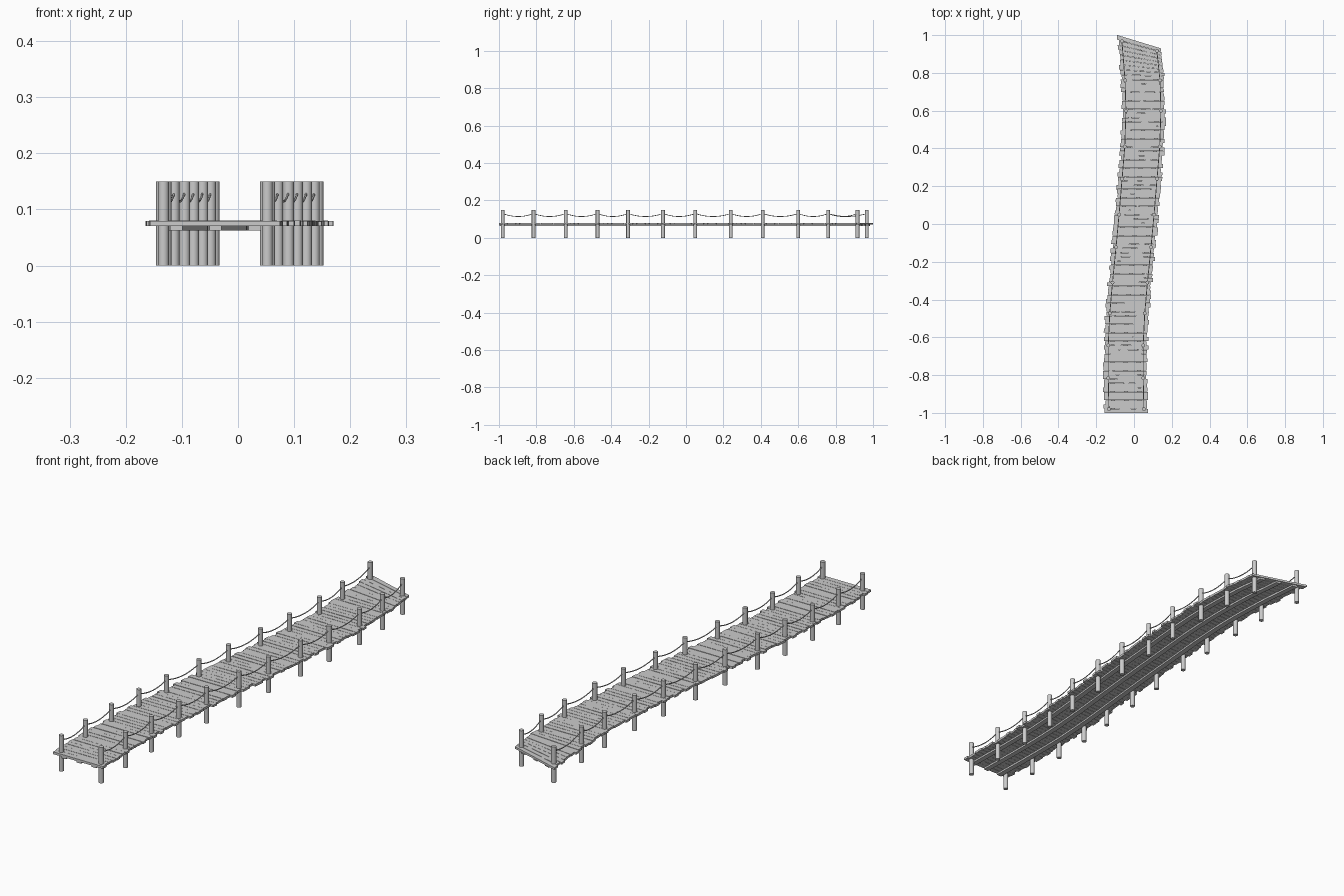
import bpy, bmesh, math, random

if "Cube" in bpy.data.objects:
    bpy.data.objects.remove(bpy.data.objects["Cube"])
random.seed(7)

# Plan-view centre line of the jetty: (y, x)
PATH = [(-1, -.040), (-.8, -.044), (-.6, -.043), (-.4, -.030), (-.2, -.010), (0, .009),
        (.2, .026), (.4, .043), (.6, .050), (.8, .043), (.965, .027)]
END = .965


def centre(y):
    y = max(-1, min(END, y))
    i = 0
    while i < len(PATH) - 2 and y > PATH[i + 1][0]:
        i += 1
    p = [PATH[max(0, min(len(PATH) - 1, i + k))][1] for k in (-1, 0, 1, 2)]
    t = (y - PATH[i][0]) / (PATH[i + 1][0] - PATH[i][0])
    return .5 * (2 * p[1] + (p[2] - p[0]) * t + (2 * p[0] - 5 * p[1] + 4 * p[2] - p[3]) * t * t
                 + (3 * p[1] - p[0] - 3 * p[2] + p[3]) * t ** 3)


def place(lat, y, z):
    # Straight deck coordinates -> curved deck whose far end is skewed
    skew = .305 * max(0, min(1, (y - .76) / (END - .76)))
    return (centre(y) + lat, y - skew * lat, z)


def finish(name, bm):
    bmesh.ops.recalc_face_normals(bm, faces=bm.faces)
    me = bpy.data.meshes.new(name)
    bm.to_mesh(me)
    bm.free()
    ob = bpy.data.objects.new(name, me)
    bpy.context.collection.objects.link(ob)
    return ob


def loft(bm, rings):
    # Join four-cornered sections into a closed bar
    rows = [[bm.verts.new(p) for p in r] for r in rings]
    for a, b in zip(rows, rows[1:]):
        for k in range(4):
            bm.faces.new((a[k], a[(k + 1) % 4], b[(k + 1) % 4], b[k]))
    bm.faces.new(rows[0])
    bm.faces.new(rows[-1])


# Deck planks, with uneven ends and slightly wavy edges
bm = bmesh.new()
COUNT = 88
step = (END + 1) / COUNT
SEG = 6
for n in range(COUNT):
    y0, y1 = -1 + n * step, -1 + (n + 1) * step
    left = -.114 + random.uniform(-.007, .006)
    right = .114 + random.uniform(-.006, .007)
    if n in (0, COUNT - 1):
        left, right = -.117, .115
    top = .0795 + random.uniform(-.0008, .0005)
    rings = []
    for s in range(SEG + 1):
        lat = left + (right - left) * s / SEG
        a = y0 + (0 if n == 0 else random.uniform(0, .0012))
        b = y1 - (0 if n == COUNT - 1 else random.uniform(0, .0012))
        rings.append([place(lat, a, .070), place(lat, b, .070),
                      place(lat, b, top), place(lat, a, top)])
    loft(bm, rings)
finish("deck_planks", bm)

# Long support beams under the deck
for name, off in (("left_beam", -.070), ("middle_beam", 0), ("right_beam", .070)):
    bm = bmesh.new()
    rings = []
    for i in range(41):
        y = -.997 + (END + .992) * i / 40
        rings.append([place(off - .011, y, .0625), place(off + .011, y, .0625),
                      place(off + .011, y, .0705), place(off - .011, y, .0705)])
    loft(bm, rings)
    finish(name, bm)

# Posts and sagging ropes on both sides
POST_Y = [-.98, -.815, -.643, -.473, -.31, -.123, .05, .24, .41, .60, .76, .942]
for side, sgn in (("left", -1), ("right", 1)):
    spots = [place(sgn * .0925, y, .075) for y in POST_Y]
    bm = bmesh.new()
    for x, y, z in spots:
        ret = bmesh.ops.create_cone(bm, cap_ends=True, segments=14, radius1=.0098,
                                    radius2=.0098, depth=.15)
        bmesh.ops.translate(bm, verts=ret["verts"], vec=(x, y, z))
    ob = finish(side + "_posts", bm)
    bpy.context.view_layer.objects.active = ob
    ob.select_set(True)
    bpy.ops.object.shade_smooth_by_angle(angle=math.radians(40))
    ob.select_set(False)

    cu = bpy.data.curves.new(side + "_rope", "CURVE")
    cu.dimensions = "3D"
    cu.bevel_depth = .0021
    cu.bevel_resolution = 1
    cu.use_fill_caps = True
    pts = []
    for p, q in zip(spots, spots[1:]):
        for k in range(10):
            t = k / 10
            pts.append((p[0] + (q[0] - p[0]) * t, p[1] + (q[1] - p[1]) * t,
                        .130 - .016 * 4 * t * (1 - t)))
    pts.append((spots[-1][0], spots[-1][1], .130))
    sp = cu.splines.new("POLY")
    sp.points.add(len(pts) - 1)
    for sp_pt, p in zip(sp.points, pts):
        sp_pt.co = (*p, 1)
    bpy.context.collection.objects.link(bpy.data.objects.new(side + "_rope", cu))
